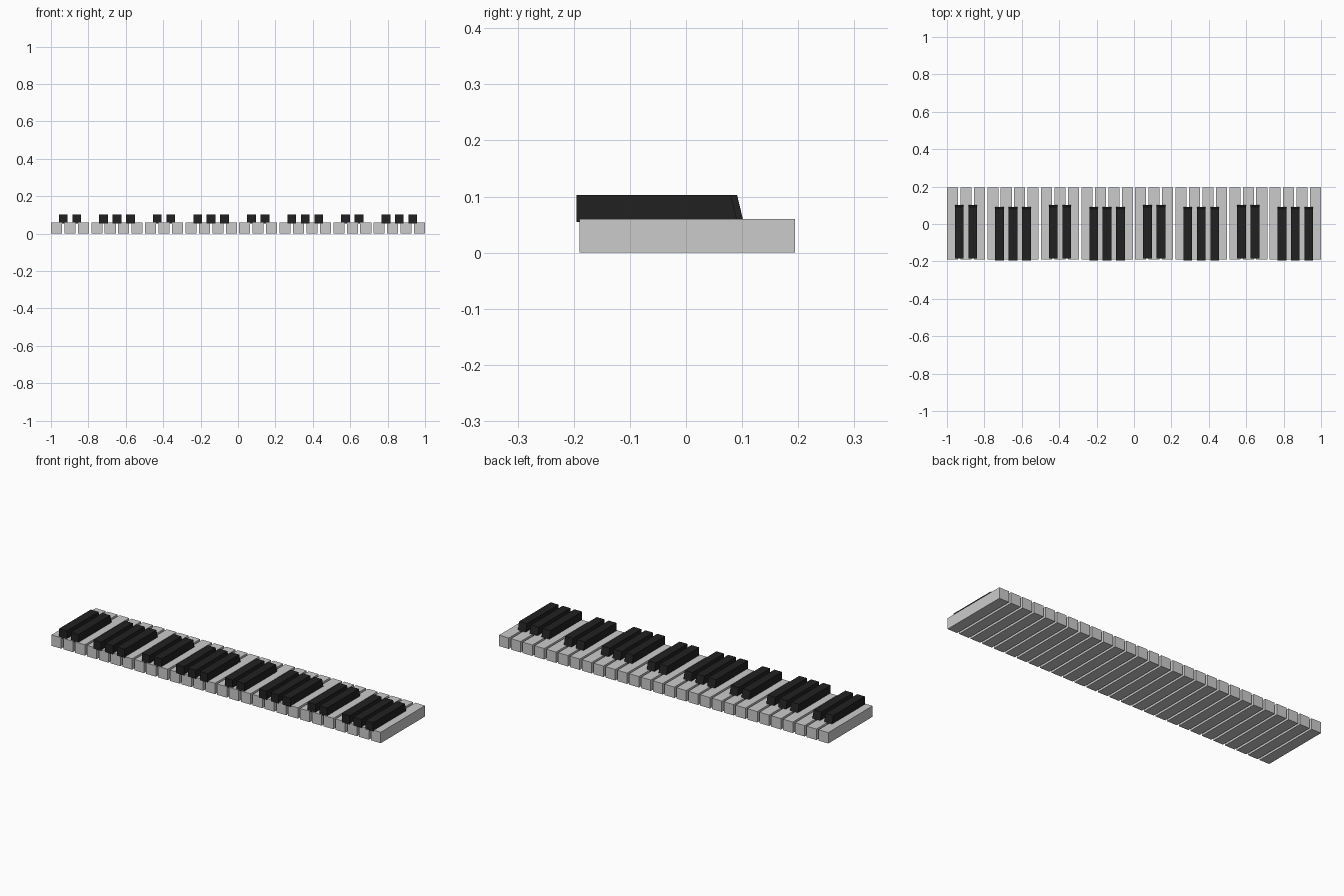
import bpy, bmesh

if "Cube" in bpy.data.objects:
    bpy.data.objects.remove(bpy.data.objects["Cube"])

OCTAVES = 4
KEYS = OCTAVES * 7
W = 0.059                      # white key width
PITCH = (2 - W) / (KEYS - 1)   # spacing of white keys
BW = 0.047                     # black key width

ebony = bpy.data.materials.new("ebony")
ebony.diffuse_color = (0.015, 0.015, 0.015, 1)
ebony.use_nodes = True
ebony.node_tree.nodes["Principled BSDF"].inputs["Base Color"].default_value = ebony.diffuse_color


def extruded_key(name, x, width, profile, mat=None):
    """Side profile (y, z) extruded along x, centred on x."""
    bm = bmesh.new()
    face = bm.faces.new([bm.verts.new((x - width / 2, y, z)) for y, z in profile])
    ext = bmesh.ops.extrude_face_region(bm, geom=[face])
    verts = [g for g in ext["geom"] if isinstance(g, bmesh.types.BMVert)]
    bmesh.ops.translate(bm, verts=verts, vec=(width, 0, 0))
    bmesh.ops.recalc_face_normals(bm, faces=bm.faces)
    me = bpy.data.meshes.new(name)
    bm.to_mesh(me)
    bm.free()
    ob = bpy.data.objects.new(name, me)
    bpy.context.collection.objects.link(ob)
    if mat:
        me.materials.append(mat)


white_profile = [(-0.19, 0), (0.194, 0), (0.194, 0.06), (-0.19, 0.06)]


def black_profile(back):
    # square at the back, sloped at the playing end
    return [(back, 0.055), (back + 0.2865, 0.055),
            (back + 0.275, 0.103), (back, 0.103)]


for i in range(KEYS):
    x = -1 + W / 2 + i * PITCH
    extruded_key("white_key", x, W, white_profile)
    # black keys sit over the gaps in groups of two and three
    step = i % 7
    if step in (0, 1):
        extruded_key("black_key", x + PITCH / 2, BW, black_profile(-0.184), ebony)
    elif step in (3, 4, 5):
        extruded_key("black_key", x + PITCH / 2, BW, black_profile(-0.195), ebony)
